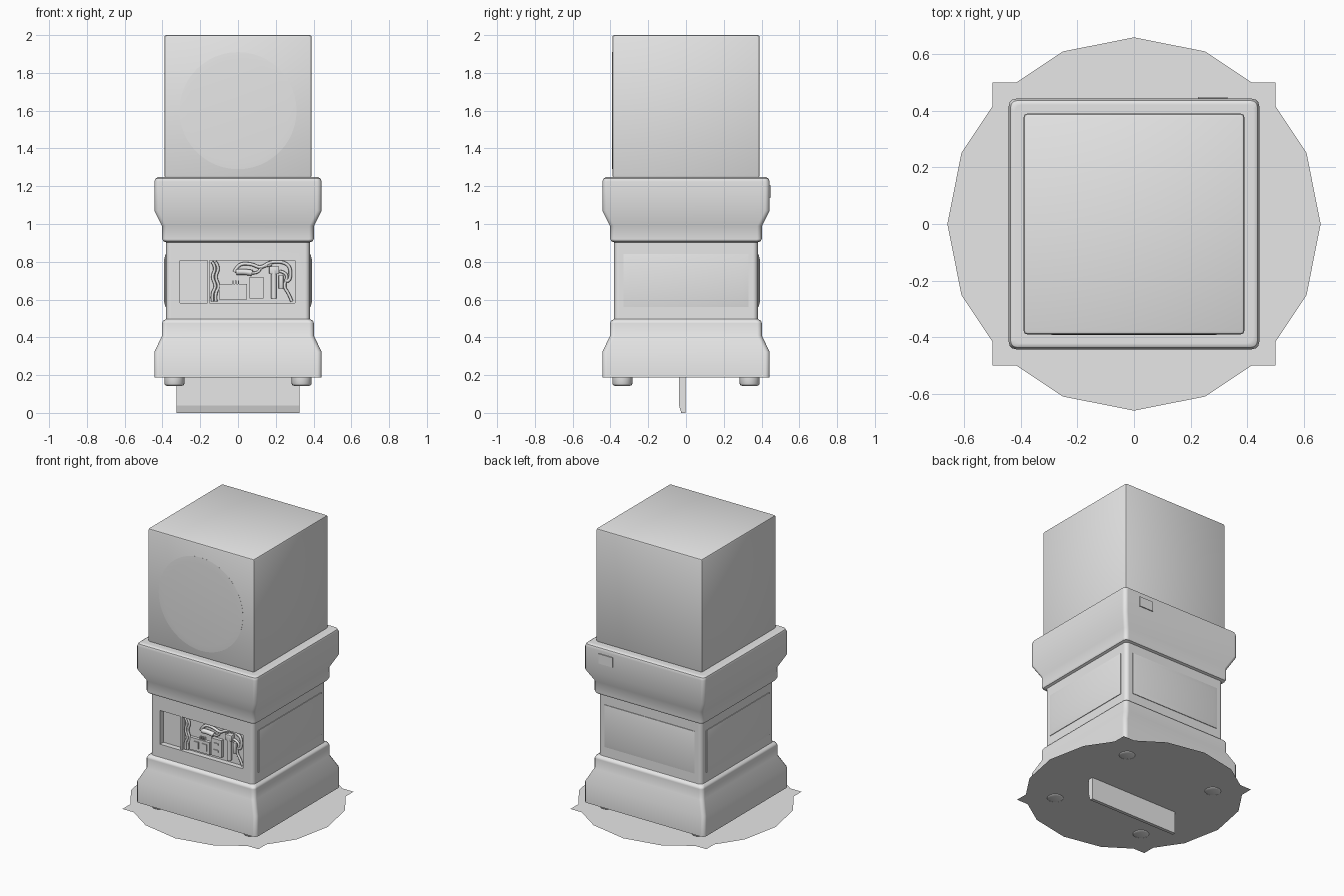
import bpy, bmesh, math
from mathutils import Vector

if "Cube" in bpy.data.objects:
    bpy.data.objects.remove(bpy.data.objects["Cube"])

grey = bpy.data.materials.new("plain grey")
grey.diffuse_color = (0.8, 0.8, 0.8, 1)
grey.use_nodes = True
grey.node_tree.nodes["Principled BSDF"].inputs["Base Color"].default_value = grey.diffuse_color


def finish(name, bm, smooth=None, recalc=True):
    if recalc:
        bmesh.ops.recalc_face_normals(bm, faces=bm.faces)
    me = bpy.data.meshes.new(name)
    bm.to_mesh(me)
    bm.free()
    me.materials.append(grey)
    ob = bpy.data.objects.new(name, me)
    bpy.context.collection.objects.link(ob)
    if smooth:
        smooth_by(ob, smooth)
    return ob


def activate(ob):
    bpy.ops.object.select_all(action='DESELECT')
    ob.select_set(True)
    bpy.context.view_layer.objects.active = ob


def smooth_by(ob, degrees):
    activate(ob)
    bpy.ops.object.shade_smooth_by_angle(angle=math.radians(degrees))


def loft(name, rings, smooth=None):
    """Skin matching rings of points and cap both ends."""
    bm = bmesh.new()
    loops = [[bm.verts.new(p) for p in ring] for ring in rings]
    n = len(loops[0])
    for a, b in zip(loops, loops[1:]):
        for i in range(n):
            bm.faces.new((a[i], a[(i + 1) % n], b[(i + 1) % n], b[i]))
    bm.faces.new(loops[0][::-1])
    bm.faces.new(loops[-1])
    return finish(name, bm, smooth)


def rounded_square(hw, z, r, steps=3):
    pts = []
    for k in range(4):
        c = math.pi / 4 + k * math.pi / 2
        cx, cy = math.copysign(hw - r, math.cos(c)), math.copysign(hw - r, math.sin(c))
        for s in range(steps + 1):
            a = k * math.pi / 2 + s * math.pi / 2 / steps
            pts.append((cx + r * math.cos(a), cy + r * math.sin(a), z))
    return pts


def box(name, x0, x1, y0, y1, z0, z1, bevel=0.0):
    bm = bmesh.new()
    bmesh.ops.create_cube(bm, size=1)
    for v in bm.verts:
        v.co = Vector(((x0 + x1) / 2 + v.co.x * (x1 - x0),
                       (y0 + y1) / 2 + v.co.y * (y1 - y0),
                       (z0 + z1) / 2 + v.co.z * (z1 - z0)))
    if bevel:
        bmesh.ops.bevel(bm, geom=bm.edges[:], offset=bevel, segments=2,
                        profile=0.5, affect='EDGES')
    return finish(name, bm, 40 if bevel else None)


def cable(name, pts, radius, y=-0.36):
    cu = bpy.data.curves.new(name, 'CURVE')
    cu.dimensions = '3D'
    cu.bevel_depth = radius
    cu.bevel_resolution = 2
    cu.use_fill_caps = True
    sp = cu.splines.new('NURBS')
    sp.points.add(len(pts) - 1)
    for p, (x, z) in zip(sp.points, pts):
        p.co = (x, y, z, 1)
    sp.use_endpoint_u = True
    sp.order_u = 3
    sp.resolution_u = 6
    cu.materials.append(grey)
    bpy.context.collection.objects.link(bpy.data.objects.new(name, cu))


# Pedestal: skirt, shaft and collar
profile = [(0.443, 0.187), (0.443, 0.323), (0.402, 0.408), (0.402, 0.475),
           (0.396, 0.488), (0.381, 0.497), (0.38, 0.50), (0.38, 0.90),
           (0.381, 0.903), (0.396, 0.909), (0.402, 0.922), (0.402, 0.99),
           (0.443, 1.07), (0.443, 1.224), (0.437, 1.24), (0.422, 1.25)]
body = loft("pedestal", [rounded_square(h, z, 0.025) for h, z in profile])

# Recess cut into the front of the shaft
cutter = box("recess_cutter", -0.307, 0.302, -0.45, -0.345, 0.583, 0.807)
cutter.hide_render = True
cut = body.modifiers.new("recess", 'BOOLEAN')
cut.object = cutter
cut.operation = 'DIFFERENCE'
cut.solver = 'EXACT'
activate(body)
bpy.ops.object.modifier_apply(modifier="recess")
bpy.data.objects.remove(cutter)
smooth_by(body, 35)
wn = body.modifiers.new("normals", 'WEIGHTED_NORMAL')
wn.keep_sharp = True

# Display case
box("display_case", -0.39, 0.39, -0.39, 0.39, 1.245, 2.0, 0.011)

# Shallow round lens on the front of the case
loft("front_lens", [[(r * math.cos(2 * math.pi * i / 48), y,
                      1.6 + r * math.sin(2 * math.pi * i / 48)) for i in range(48)]
                    for r, y in ((0.31, -0.385), (0.31, -0.3905), (0.27, -0.393))], 40)

# Raised panels on the right, back and left of the shaft
for name, ang in (("right_panel", 0), ("back_panel", 90), ("left_panel", 180)):
    a = math.radians(ang)
    rings = []
    for d, w, h in ((0.375, 0.33, 0.14), (0.384, 0.33, 0.14), (0.392, 0.30, 0.11)):
        rings.append([(d * math.cos(a) - s * w * math.sin(a),
                       d * math.sin(a) + s * w * math.cos(a), 0.70 + t * h)
                      for s, t in ((-1, -1), (1, -1), (1, 1), (-1, 1))])
    loft(name, rings, 25)

# Label plate on the back of the collar
box("back_label", 0.226, 0.33, 0.44, 0.449, 1.14, 1.205)

# Round feet
for sx in (-1, 1):
    for sy in (-1, 1):
        loft("foot", [[(sx * 0.337 + r * math.cos(i * math.pi / 12),
                        sy * 0.337 + r * math.sin(i * math.pi / 12), z)
                       for i in range(24)]
                      for r, z in ((0.053, 0.19), (0.053, 0.155),
                                   (0.049, 0.147), (0.04, 0.143))], 50)

# Flat floor sheet: sixteen-sided disc with square corners
bm = bmesh.new()
quarter = [(0.66, 0), (0.61, 0.2525), (0.5, 0.417), (0.5, 0.5), (0.417, 0.5), (0.2525, 0.61)]
ring = []
for k in range(4):
    c, s = round(math.cos(k * math.pi / 2)), round(math.sin(k * math.pi / 2))
    ring += [bm.verts.new((x * c - y * s, x * s + y * c, 0.147)) for x, y in quarter]
bm.faces.new(ring)
finish("floor_sheet", bm, recalc=False)

# Upright plate hanging under the base
blade = [(-0.037, 0.187), (-0.037, 0.04), (-0.025, 0), (-0.003, 0), (-0.003, 0.187)]
loft("lower_plate", [[(x, y, z) for y, z in blade] for x in (-0.325, 0.325)])

# Electronics inside the front recess
box("divider", -0.162, -0.15, -0.375, -0.34, 0.583, 0.807)
box("twin_socket", -0.10, 0.047, -0.365, -0.34, 0.60, 0.682)
for x in (-0.068, -0.008):
    box("socket_face", x, x + 0.035, -0.371, -0.36, 0.62, 0.664)
for x in (-0.03, -0.015, 0.0):
    box("socket_pin", x, x + 0.006, -0.36, -0.34, 0.68, 0.70)
box("switch_box", 0.06, 0.135, -0.368, -0.34, 0.605, 0.72)
for z in (0.64, 0.685):
    box("switch_bar", 0.08, 0.116, -0.374, -0.36, z, z + 0.01)
cable("canister", [(0.19, 0.605), (0.19, 0.68), (0.19, 0.755)], 0.015, -0.362)
box("canister_clamp", 0.165, 0.215, -0.374, -0.34, 0.735, 0.775, 0.004)
box("canister_side", 0.215, 0.24, -0.365, -0.34, 0.655, 0.73, 0.004)
cable("plug", [(-0.01, 0.745), (0.03, 0.75), (0.075, 0.74)], 0.016)
cable("upper_cable", [(-0.02, 0.745), (0.0, 0.79), (0.07, 0.79), (0.12, 0.765),
                      (0.17, 0.80), (0.24, 0.80), (0.28, 0.77), (0.275, 0.69),
                      (0.25, 0.70)], 0.009)
cable("lower_cable", [(0.22, 0.75), (0.27, 0.74), (0.24, 0.67), (0.27, 0.63),
                      (0.285, 0.59)], 0.008)
cable("plug_cable", [(0.07, 0.74), (0.11, 0.74), (0.12, 0.775), (0.18, 0.785)], 0.007)
for dx in (0, 0.018):
    cable("left_cable", [(-0.138 + dx, 0.80), (-0.115 + dx, 0.77), (-0.14 + dx, 0.72),
                         (-0.115 + dx, 0.67), (-0.14 + dx, 0.63), (-0.135 + dx, 0.59)],
          0.008)
